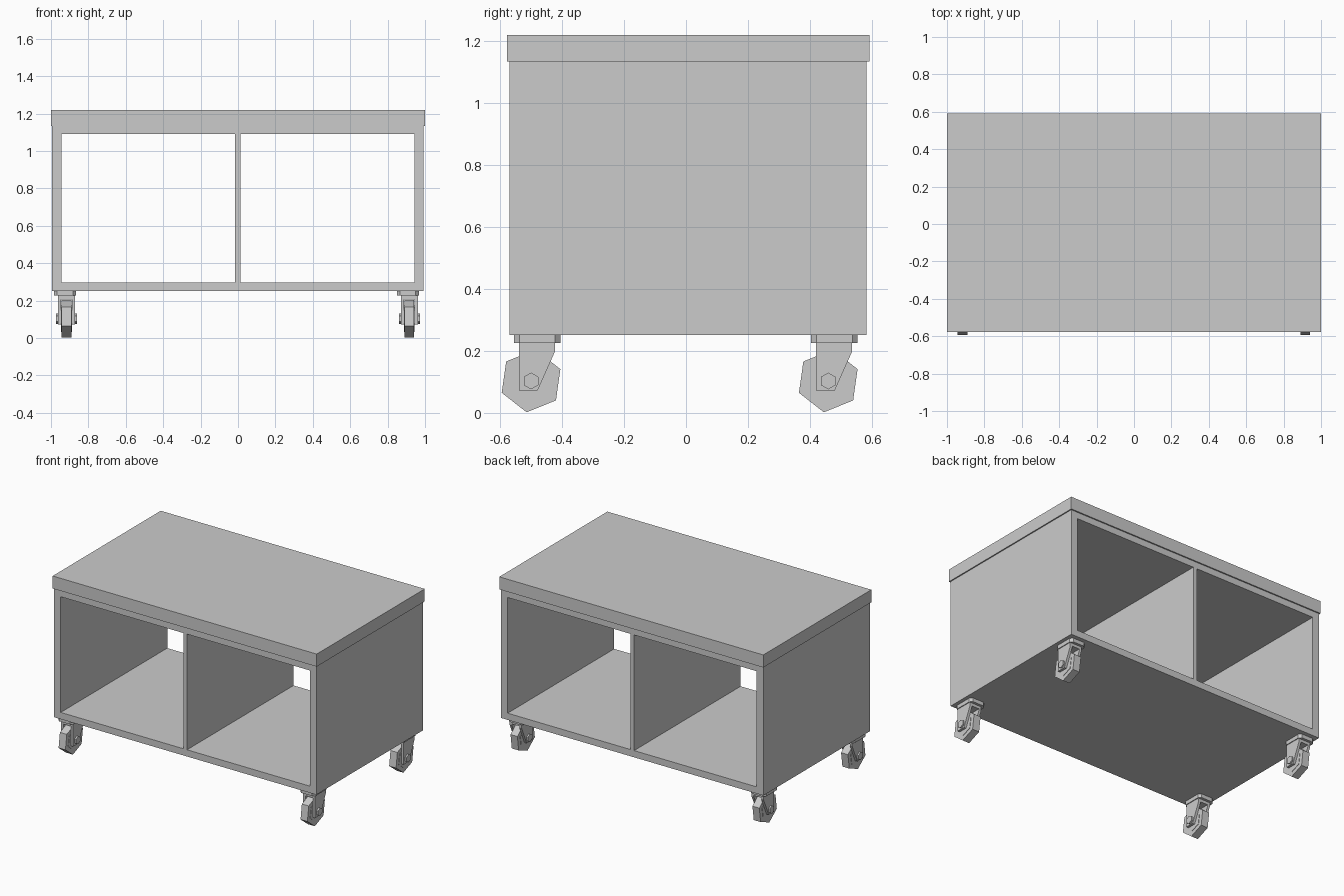
import bpy
import bmesh
from math import cos, sin, radians
from mathutils import Vector

cube = bpy.data.objects.get("Cube")
if cube:
    bpy.data.objects.remove(cube, do_unlink=True)

grey = bpy.data.materials.new("plain grey")
grey.use_nodes = True
colour = (0.6, 0.6, 0.6, 1)
grey.diffuse_color = colour
grey.node_tree.nodes["Principled BSDF"].inputs["Base Color"].default_value = colour


def finish(name, bm):
    bmesh.ops.recalc_face_normals(bm, faces=bm.faces)
    mesh = bpy.data.meshes.new(name)
    bm.to_mesh(mesh)
    bm.free()
    mesh.materials.append(grey)
    obj = bpy.data.objects.new(name, mesh)
    bpy.context.collection.objects.link(obj)
    return obj


def prism(name, points, push):
    """Extrude a closed outline of 3D points along a vector."""
    bm = bmesh.new()
    face = bm.faces.new([bm.verts.new(p) for p in points])
    new = bmesh.ops.extrude_face_region(bm, geom=[face], use_keep_orig=True)["geom"]
    bmesh.ops.translate(bm, vec=push, verts=[v for v in new if isinstance(v, bmesh.types.BMVert)])
    return finish(name, bm)


def box(name, x0, x1, y0, y1, z0, z1):
    outline = [(x0, y0, z0), (x1, y0, z0), (x1, y1, z0), (x0, y1, z0)]
    return prism(name, outline, (0, 0, z1 - z0))


def side_prism(name, x0, x1, outline):
    """Extrude a (y, z) outline from x0 to x1."""
    return prism(name, [(x0, y, z) for y, z in outline], (x1 - x0, 0, 0))


def hexagon(y, z, radius, turn):
    return [(y + radius * cos(radians(turn + 60 * k)),
             z + radius * sin(radians(turn + 60 * k))) for k in range(6)]


# Table top
box("table_top", -1, 1, -0.577, 0.592, 1.134, 1.22)

# Open cabinet: one rectangular tube, open at front and back
front, back = -0.57, 0.583
bm = bmesh.new()
rings = []
for y in (front, back):
    outer = [(-0.994, 0.252), (0.992, 0.252), (0.992, 1.134), (-0.994, 1.134)]
    inner = [(-0.944, 0.298), (0.943, 0.298), (0.943, 1.09), (-0.944, 1.09)]
    rings.append([[bm.verts.new((x, y, z)) for x, z in loop] for loop in (outer, inner)])
(fo, fi), (bo, bi) = rings
for a, b in ((fo, fi), (bo, bi), (fo, bo), (fi, bi)):
    for k in range(4):
        n = (k + 1) % 4
        bm.faces.new((a[k], a[n], b[n], b[k]))
finish("cabinet", bm)
box("divider", -0.015, 0.013, front, back, 0.298, 1.09)


# Casters
def caster(label, x, y):
    # mounting plate with cut corners
    px, py, hx, hy, c = x - 0.008, y + 0.02, 0.059, 0.075, 0.017
    corners = [(hx, hy - c), (hx - c, hy), (c - hx, hy), (-hx, hy - c),
               (-hx, c - hy), (c - hx, -hy), (hx - c, -hy), (hx, c - hy)]
    prism(label + "_plate", [(px + a, py + b, 0.226) for a, b in corners], (0, 0, 0.026))

    # fork: bridge and two tapered cheeks
    box(label + "_fork_bridge", x - 0.0455, x + 0.0455, y - 0.039, y + 0.077, 0.206, 0.226)
    cheek = [(y - 0.039, 0.226), (y - 0.039, 0.072), (y + 0.021, 0.072),
             (y + 0.077, 0.198), (y + 0.077, 0.226)]
    for side, s in (("right", -1), ("left", 1)):
        side_prism(label + "_fork_cheek_" + side, x + s * 0.0285, x + s * 0.0455, cheek)

    # six-sided wheel, hub and axle bolt
    side_prism(label + "_wheel", x - 0.026, x + 0.026, hexagon(y, 0.103, 0.102, 22))
    side_prism(label + "_hub", x - 0.0285, x + 0.0285, hexagon(y, 0.103, 0.071, 22))
    side_prism(label + "_axle_bolt", x - 0.0565, x + 0.0565, hexagon(y, 0.103, 0.027, 30))


for end, y in (("front", -0.5), ("back", 0.459)):
    for side, x in (("right", -0.917), ("left", 0.916)):
        caster(end + "_" + side + "_caster", x, y)
